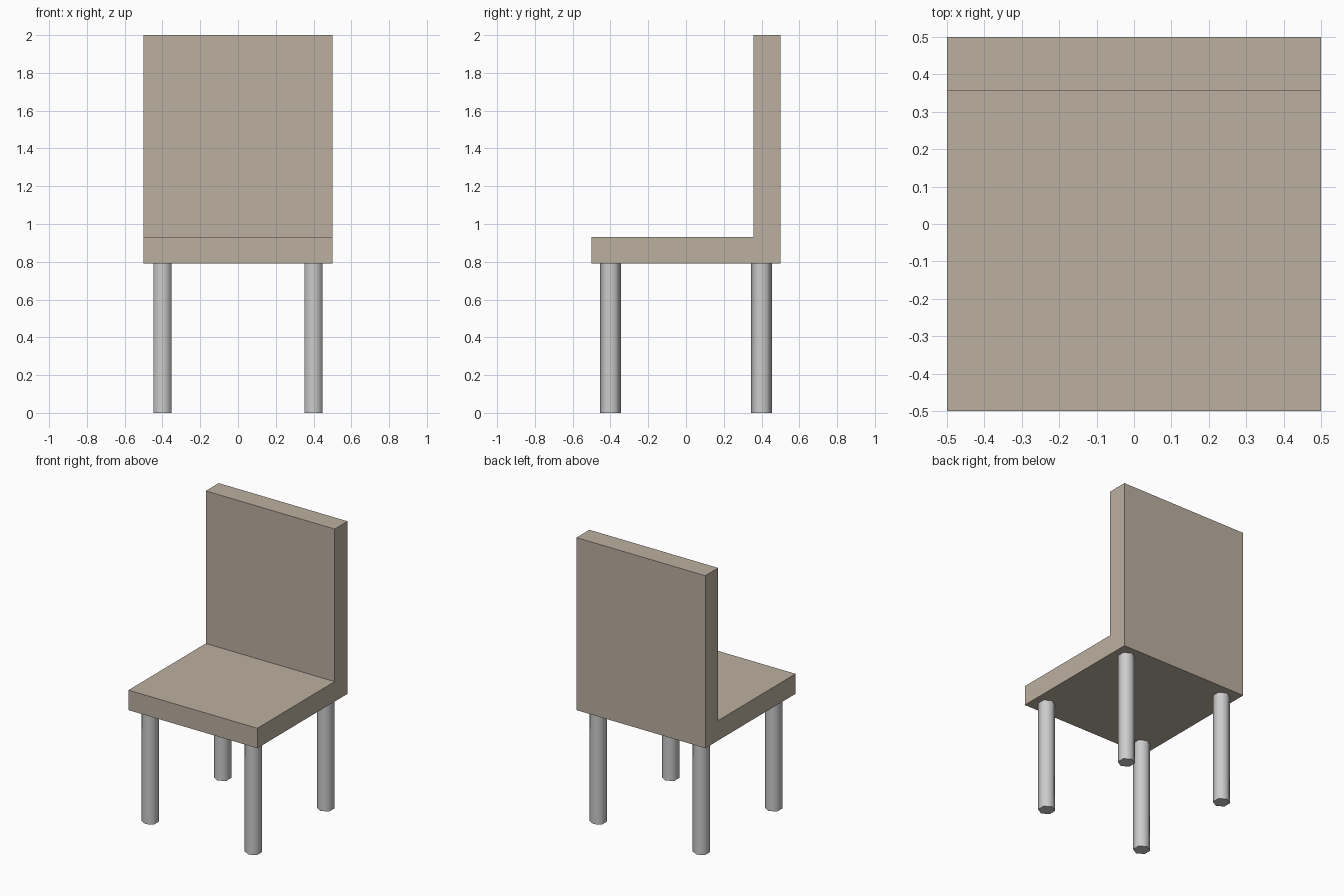
import bpy, bmesh, math

if "Cube" in bpy.data.objects:
    bpy.data.objects.remove(bpy.data.objects["Cube"])

SEAT_BOTTOM, SEAT_TOP, HEIGHT = 0.79, 0.93, 2.0
BACK_FRONT = 0.357
LEG_RADIUS, LEG_OFFSET = 0.056, 0.40


def material(name, colour):
    mat = bpy.data.materials.new(name)
    mat.diffuse_color = colour
    mat.use_nodes = True
    mat.node_tree.nodes["Principled BSDF"].inputs["Base Color"].default_value = mat.diffuse_color
    return mat


def extrude_profile(name, profile, width, mat):
    """Extrude a (y, z) side profile along x, centred on x = 0."""
    bm = bmesh.new()
    face = bm.faces.new([bm.verts.new((-width / 2, y, z)) for y, z in profile])
    result = bmesh.ops.extrude_face_region(bm, geom=[face])
    moved = [g for g in result["geom"] if isinstance(g, bmesh.types.BMVert)]
    bmesh.ops.translate(bm, verts=moved, vec=(width, 0, 0))
    bmesh.ops.recalc_face_normals(bm, faces=bm.faces)
    mesh = bpy.data.meshes.new(name)
    bm.to_mesh(mesh)
    bm.free()
    mesh.materials.append(mat)
    obj = bpy.data.objects.new(name, mesh)
    bpy.context.collection.objects.link(obj)
    return obj


def leg(name, x, y):
    """Six-sided leg with corners facing front and back, smooth around its sides."""
    bpy.ops.mesh.primitive_cylinder_add(
        vertices=6, radius=LEG_RADIUS, depth=SEAT_BOTTOM,
        location=(x, y, SEAT_BOTTOM / 2))
    obj = bpy.context.object
    obj.name = obj.data.name = name
    bpy.ops.object.shade_smooth_by_angle(angle=math.radians(65))
    return obj


# L-shaped seat and backrest in one piece
taupe = material("taupe", (0.50, 0.43, 0.35, 1))
extrude_profile("seat_and_back", [
    (-0.5, SEAT_BOTTOM), (0.5, SEAT_BOTTOM), (0.5, HEIGHT),
    (BACK_FRONT, HEIGHT), (BACK_FRONT, SEAT_TOP), (-0.5, SEAT_TOP)],
    1.0, taupe)

# Four legs
for side, x in (("left", -LEG_OFFSET), ("right", LEG_OFFSET)):
    for end, y in (("front", -LEG_OFFSET), ("back", LEG_OFFSET)):
        leg(f"{end}_{side}_leg", x, y)
